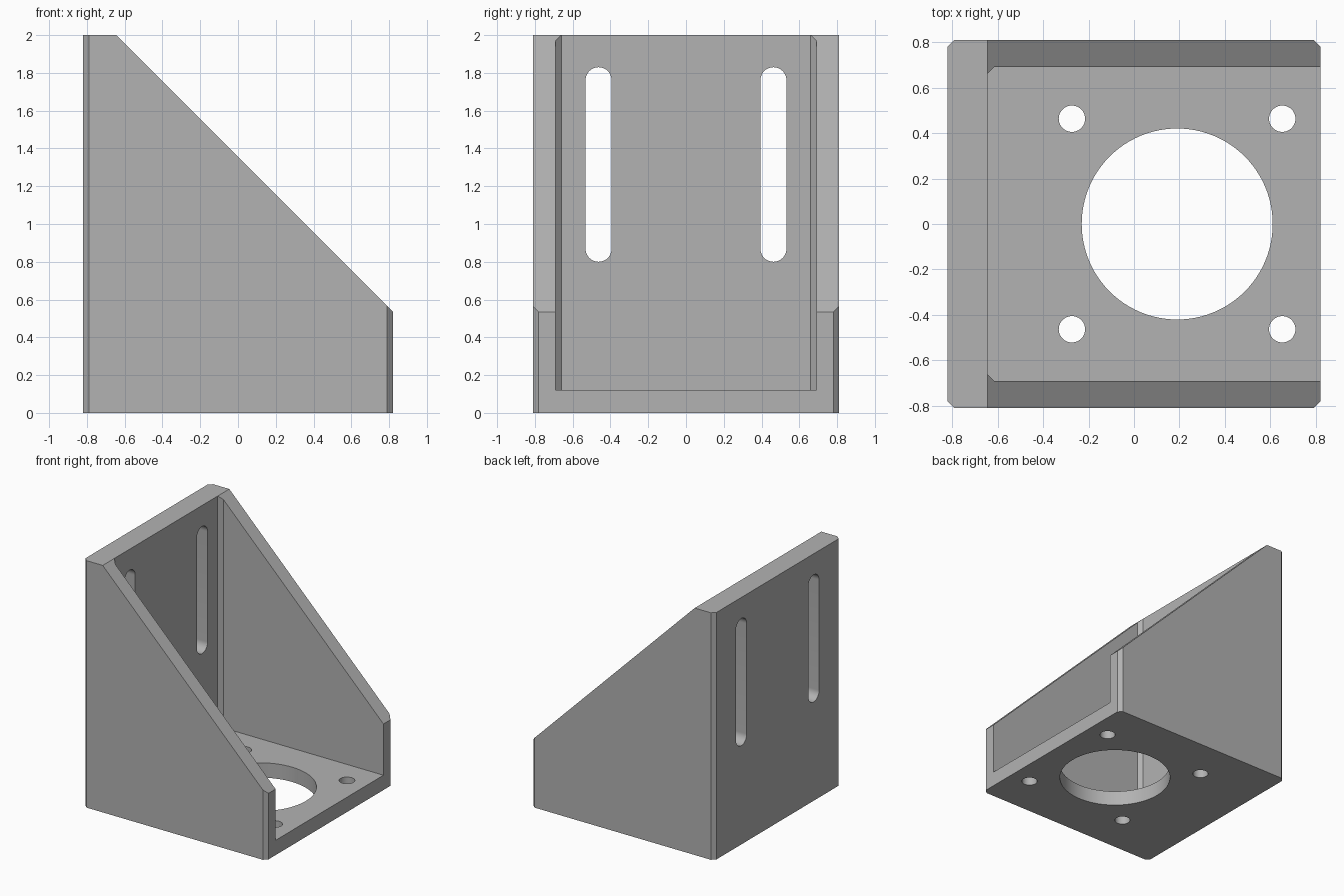
import bpy, bmesh, math
from mathutils import Vector

cube = bpy.data.objects.get("Cube")
if cube:
    bpy.data.objects.remove(cube, do_unlink=True)

X, Y, H = 0.82, 0.81, 2.0       # half length, half width, height
WALL, BASE, CH = 0.12, 0.12, 0.03
PLATE = -0.645                  # inner face of the mounting plate

grey = bpy.data.materials.new("grey")
grey.use_nodes = True
colour = (0.448, 0.448, 0.448, 1)
grey.diffuse_color = colour
grey.node_tree.nodes["Principled BSDF"].inputs["Base Color"].default_value = colour


def prism(name, points, direction):
    """Extrude a closed outline along a direction."""
    bm = bmesh.new()
    face = bm.faces.new([bm.verts.new(p) for p in points])
    ext = bmesh.ops.extrude_face_region(bm, geom=[face])
    moved = [v for v in ext["geom"] if isinstance(v, bmesh.types.BMVert)]
    bmesh.ops.translate(bm, verts=moved, vec=Vector(direction))
    bmesh.ops.recalc_face_normals(bm, faces=bm.faces)
    mesh = bpy.data.meshes.new(name)
    bm.to_mesh(mesh)
    bm.free()
    mesh.materials.append(grey)
    obj = bpy.data.objects.new(name, mesh)
    bpy.context.collection.objects.link(obj)
    return obj


def arc(cx, cy, r, start, end, n):
    return [(cx + r * math.cos(start + (end - start) * i / n),
             cy + r * math.sin(start + (end - start) * i / n)) for i in range(n + 1)]


# Block with chamfered upright corners
a, b = X - CH, Y - CH
outline = [(X, -b), (X, b), (a, Y), (-a, Y), (-X, b), (-X, -b), (-a, -Y), (a, -Y)]
bracket = prism("angle_bracket", [(x, y, 0) for x, y in outline], (0, 0, H))

cutters = []

# Pocket between the side walls, chamfered against the plate
w = Y - WALL
pocket = [(1, -w), (1, w), (PLATE + CH, w), (PLATE, w - CH),
          (PLATE, CH - w), (PLATE + CH, -w)]
cutters.append(prism("pocket_cutter", [(x, y, BASE) for x, y in pocket], (0, 0, 3)))

# Sloping top edge of the side walls at 45 degrees
over = 0.5
slope = [(PLATE - over, H + over), (X + over, H + PLATE - X - over), (X + over, H + over)]
cutters.append(prism("slope_cutter", [(x, -1, z) for x, z in slope], (0, 2, 0)))

# Round holes through the base
holes = [(0.19, 0, 0.42, 96)]
holes += [(x, y, 0.058, 40) for x in (-0.273, 0.652) for y in (-0.463, 0.463)]
for x, y, r, n in holes:
    ring = arc(x, y, r, 0, 2 * math.pi, n)[:-1]
    cutters.append(prism("hole_cutter", [(px, py, -0.1) for px, py in ring], (0, 0, 0.3)))

# Upright slots through the plate
r = 0.069
for y in (-0.463, 0.463):
    slot = arc(y, 1.83 - r, r, 0, math.pi, 20) + arc(y, 0.80 + r, r, math.pi, 2 * math.pi, 20)
    cutters.append(prism("slot_cutter", [(-1, py, pz) for py, pz in slot], (0.5, 0, 0)))

# Cut the block and discard the cutters
for c in cutters:
    c.hide_render = True
    mod = bracket.modifiers.new("cut", 'BOOLEAN')
    mod.operation = 'DIFFERENCE'
    mod.solver = 'EXACT'
    mod.object = c
deps = bpy.context.evaluated_depsgraph_get()
result = bpy.data.meshes.new_from_object(bracket.evaluated_get(deps))
bracket.modifiers.clear()
bracket.data = result
for c in cutters:
    bpy.data.objects.remove(c, do_unlink=True)

# Smooth hole walls, crisp edges
for o in bpy.context.selected_objects:
    o.select_set(False)
bracket.select_set(True)
bpy.context.view_layer.objects.active = bracket
bpy.ops.object.shade_smooth_by_angle(angle=math.radians(30))
